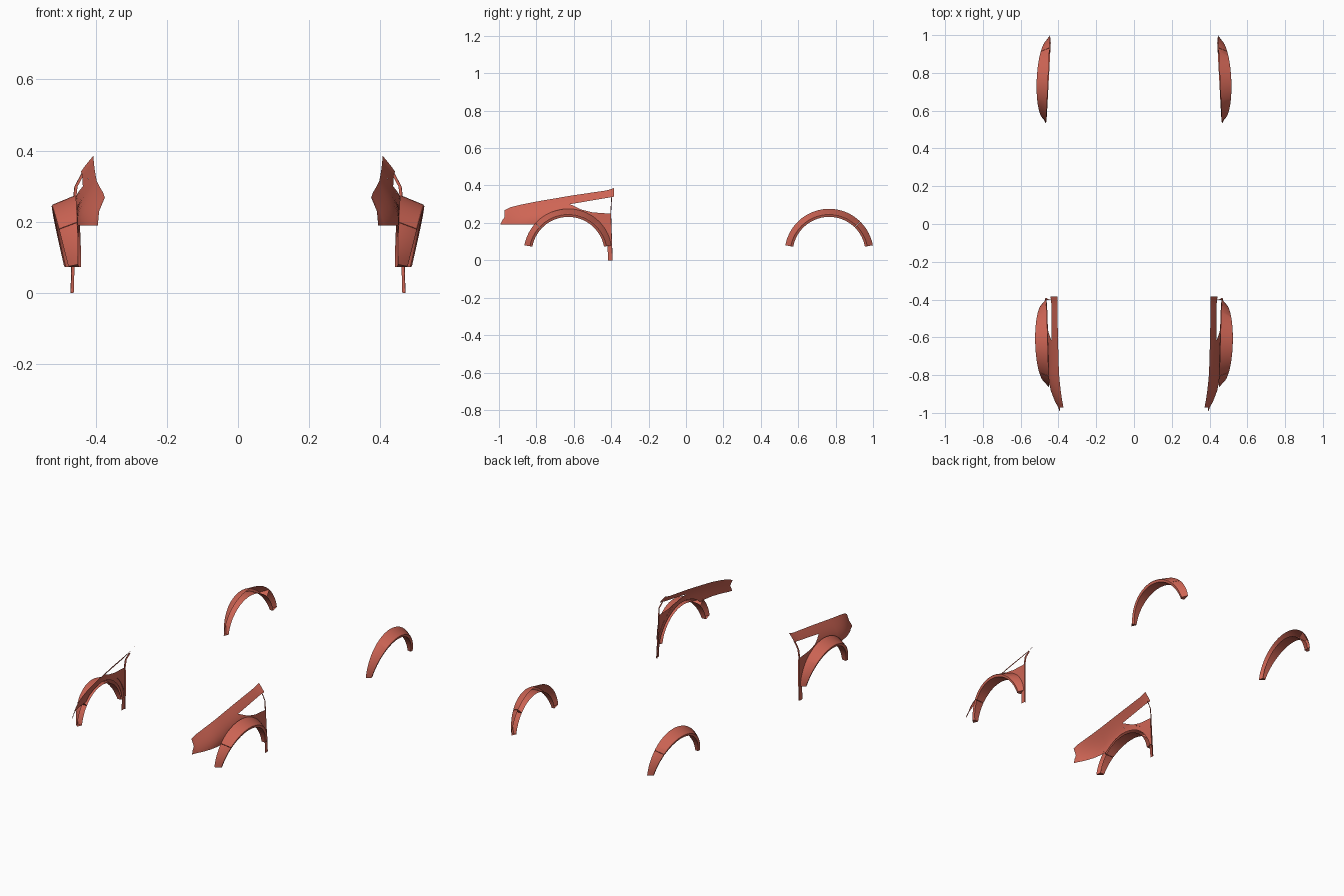
import bpy, bmesh
from math import sin, cos, pi, radians, sqrt

if "Cube" in bpy.data.objects:
    bpy.data.objects.remove(bpy.data.objects["Cube"])

mat = bpy.data.materials.new("red_paint")
mat.diffuse_color = (0.62, 0.13, 0.09, 1)
mat.use_nodes = True
mat.node_tree.nodes["Principled BSDF"].inputs["Base Color"].default_value = mat.diffuse_color


def interp(pts, v):
    """Piecewise linear lookup in a short list of (key, value)."""
    if v <= pts[0][0]:
        return pts[0][1]
    for (a, p), (b, q) in zip(pts, pts[1:]):
        if v <= b:
            return p + (q - p) * (v - a) / (b - a)
    return pts[-1][1]


def loft(name, patches, caps=False):
    """Skin rows of points into one mesh, mirrored across x = 0."""
    bm = bmesh.new()
    for rows in patches:
        vs = [[bm.verts.new(p) for p in r] for r in rows]
        for r, s in zip(vs, vs[1:]):
            for i in range(len(r) - 1):
                bm.faces.new((r[i], r[i + 1], s[i + 1], s[i]))
        if caps:
            bm.faces.new(vs[0])
            bm.faces.new(vs[-1])
    bmesh.ops.remove_doubles(bm, verts=bm.verts, dist=0.0003)
    bmesh.ops.recalc_face_normals(bm, faces=bm.faces)
    # make the outward (+x) side the front
    if sum(f.normal.x * f.calc_area() for f in bm.faces) < 0:
        bmesh.ops.reverse_faces(bm, faces=bm.faces)
    me = bpy.data.meshes.new(name)
    bm.to_mesh(me)
    bm.free()
    me.materials.append(mat)
    ob = bpy.data.objects.new(name, me)
    bpy.context.collection.objects.link(ob)
    bpy.ops.object.select_all(action='DESELECT')
    ob.select_set(True)
    bpy.context.view_layer.objects.active = ob
    bpy.ops.object.shade_smooth_by_angle(angle=radians(25))
    m = ob.modifiers.new("mirror", 'MIRROR')
    m.use_mirror_merge = False
    return ob


# Wheel arch flares: main arc plus a separate end piece behind a thin seam
def flare(name, cy, x_body, x_out, slope, a0, a1):
    cz, n = 0.037, max(6, int(abs(a1 - a0) / 5))
    rows = []
    for i in range(n + 1):
        a = radians(a0 + (a1 - a0) * i / n)
        c, s = cos(a), sin(a)
        xb = x_body + slope * 0.235 * c
        xo = x_out - 0.04 * (1 - s) / 0.81 + slope * 0.2 * c
        rows.append([(x, cy + r * c, cz + r * s) for x, r in
                     ((xb, 0.238), (xo - 0.003, 0.212), (xo, 0.208),
                      (xo - 0.005, 0.195), (xb - 0.004, 0.197))])
    loft(name, [rows], caps=True)


flare("front_flare", -0.63, 0.457, 0.523, 0.03, 10.5, 137)
flare("front_flare_tip", -0.63, 0.457, 0.523, 0.03, 137.5, 169.5)
flare("rear_flare", 0.765, 0.455, 0.515, -0.045, 45.5, 169.5)
flare("rear_flare_tip", 0.765, 0.455, 0.515, -0.045, 10.5, 45)

# Front fender skin: x is a function of y and height below the top edge
TOP_Z = [(-0.97, 0.268), (-0.94, 0.283), (-0.88, 0.298), (-0.8, 0.314),
         (-0.6, 0.348), (-0.42, 0.374), (-0.385, 0.386)]
TOP_X = [(-0.97, 0.374), (-0.9, 0.386), (-0.8, 0.397), (-0.6, 0.403), (-0.385, 0.406)]
SIDE_X = [(-0.99, 0.392), (-0.97, 0.405), (-0.93, 0.424), (-0.88, 0.441),
          (-0.83, 0.451), (-0.63, 0.458), (-0.385, 0.465)]
NOTCH_TOP = [(-0.62, 0.3), (-0.385, 0.34)]
NOTCH_LOW = [(-0.62, 0.3), (-0.56, 0.271), (-0.5, 0.256), (-0.385, 0.248)]
ARCH_Y, ARCH_Z, ARCH_R = -0.63, 0.035, 0.215


def skin(y, z):
    s = max(0, min(1, (interp(TOP_Z, y) - z) / 0.11))
    a, b = interp(TOP_X, y), interp(SIDE_X, y)
    x = a + (b - a) * sin(s * pi / 2)
    if z < 0.2 and y > -0.5:
        x += 0.006 * (0.2 - z) / 0.2
    return (x, y, z)


def bottom(y):
    if y > -0.4185:
        return 0.0
    d = ARCH_R ** 2 - (y - ARCH_Y) ** 2
    return max(0.19 if y < ARCH_Y else 0.0, ARCH_Z + sqrt(d) if d > 0 else 0)


def column(y, lo, hi, n):
    return [skin(y, lo + (hi - lo) * i / n) for i in range(n + 1)]


ys = [-0.97, -0.955, -0.94, -0.91, -0.88, -0.85, -0.82, -0.78, -0.74, -0.7, -0.66, -0.62]
front = [column(y, bottom(y), interp(TOP_Z, y), 10) for y in ys]
# Pointed lower corner at the nose
nose = []
for i, (x, y, z) in enumerate(front[0]):
    k = max(0, (0.225 - z) / 0.035) ** 0.6
    nose.append((x - 0.008 * k, y - 0.022 * k - 0.001, z))
front.insert(0, nose)

ys2 = [-0.62 + 0.0235 * i for i in range(11)]
rail = [column(y, interp(NOTCH_TOP, y), interp(TOP_Z, y), 6) for y in ys2]
ys3 = [-0.62, -0.59, -0.56, -0.53, -0.5, -0.475, -0.455, -0.44, -0.43, -0.423, -0.4186,
       -0.418, -0.405, -0.393]
pillar = [column(y, bottom(y), interp(NOTCH_LOW, y), 8) for y in ys3]
# Rear edge leans forward slightly with height
pillar[-1] = [(x, y - 0.035 * z, z) for x, y, z in pillar[-1]]
loft("front_fender", [front, rail, pillar])

# Thin door-side flange joining the rail to the pillar
flange = []
for i in range(9):
    z = 0.0 + 0.342 * i / 8
    x = skin(-0.4, z)[0]
    y = -0.393 - 0.035 * min(z, 0.25) + 0.06 * max(0, z - 0.25)
    flange.append([(x, y - 0.003, z), (x - 0.001, y, z), (x - 0.009, y + 0.001, z)])
loft("door_flange", [flange])
